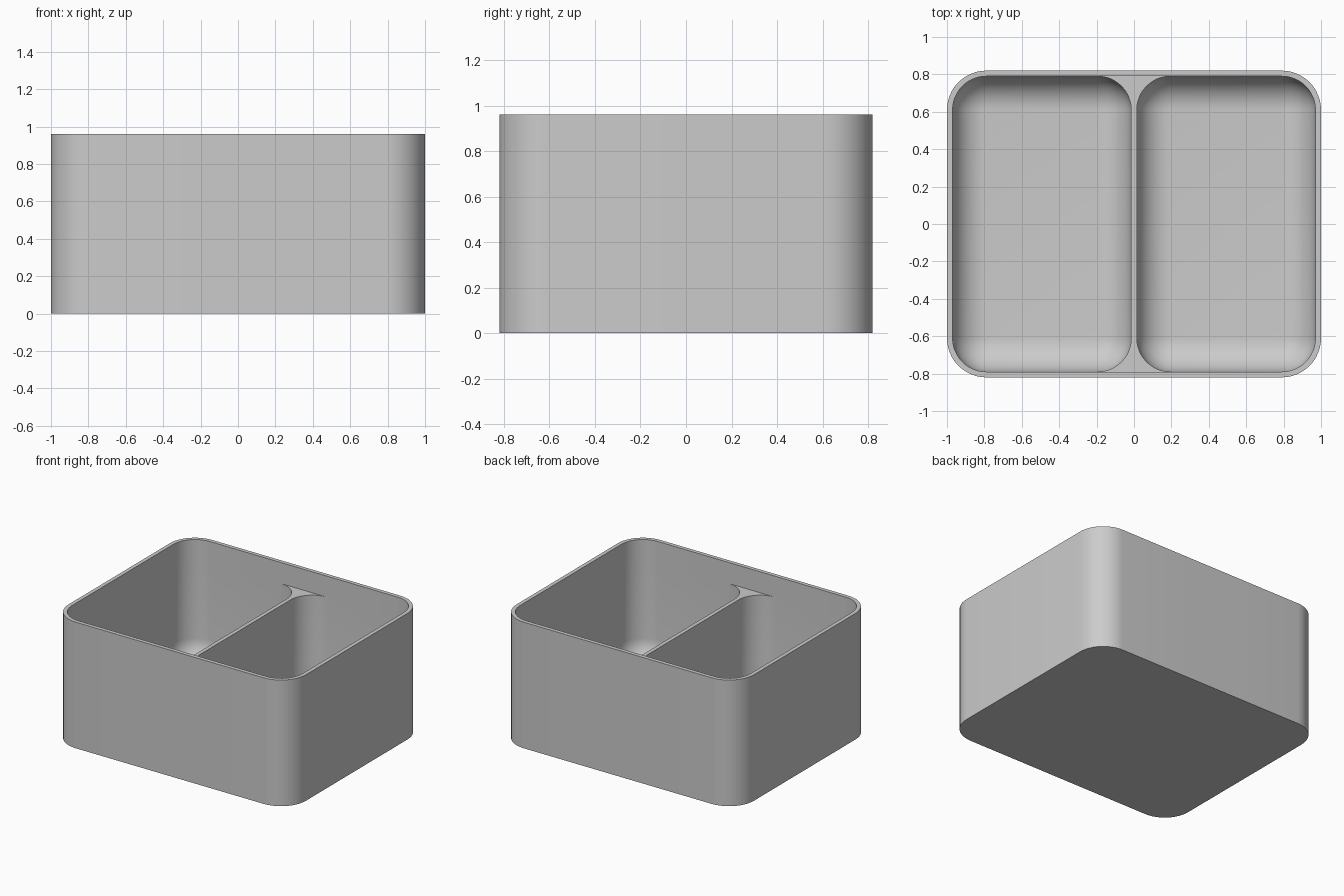
import bpy, bmesh, math

if "Cube" in bpy.data.objects:
    bpy.data.objects.remove(bpy.data.objects["Cube"])

HX, HY, H = 1.0, 0.82, 0.96      # outer half sizes and height
WALL, FLOOR = 0.03, 0.03
LEDGE = 0.80                     # top of the divider
DIV = 0.015                      # half thickness of the divider
R = 0.18                         # inner corner and floor fillet radius
N = 12                           # segments per quarter circle

bm = bmesh.new()


def rounded_loop(x0, x1, y0, y1, r, z, split=None):
    """Counter-clockwise rounded rectangle; split adds points at x = +-split on the long sides."""
    pts = []
    corners = [(x1 - r, y1 - r), (x0 + r, y1 - r), (x0 + r, y0 + r), (x1 - r, y0 + r)]
    for i, (cx, cy) in enumerate(corners):
        for k in range(N + 1):
            a = math.pi / 2 * (i + k / N)
            pts.append((cx + r * math.cos(a), cy + r * math.sin(a), z))
        if split and i == 0:
            pts += [(split, y1, z), (-split, y1, z)]
        if split and i == 2:
            pts += [(-split, y0, z), (split, y0, z)]
    return [bm.verts.new(p) for p in pts]


def bridge(a, b):
    for i in range(len(a)):
        j = (i + 1) % len(a)
        bm.faces.new((a[i], a[j], b[j], b[i]))


# Outer wall, rim and lip above the divider
s = DIV + R
ix, iy = HX - WALL, HY - WALL
rings = [rounded_loop(-HX, HX, -HY, HY, R + WALL, 0, s),
         rounded_loop(-HX, HX, -HY, HY, R + WALL, H, s),
         rounded_loop(-ix, ix, -iy, iy, R, H, s),
         rounded_loop(-ix, ix, -iy, iy, R, LEDGE, s)]
for a, b in zip(rings, rings[1:]):
    bridge(a, b)
bm.faces.new(rings[0])

# Two compartments with filleted floors
for x0, x1 in ((DIV, ix), (-ix, -DIV)):
    prev = rounded_loop(x0, x1, -iy, iy, R, LEDGE)
    for k in range(N + 1):
        t = math.pi / 2 * k / N
        d = R * (1 - math.cos(t))
        ring = rounded_loop(x0 + d, x1 - d, -iy + d, iy - d, R - d,
                            FLOOR + R * (1 - math.sin(t)))
        bridge(prev, ring)
        prev = ring
    bm.faces.new(prev)

# Divider top, flaring into the front and back walls
edge = []
for side in (1, -1):
    for k in range(N + 1):
        a = math.pi / 2 * (k / N if side > 0 else 1 - k / N)
        edge.append((s - R * math.sin(a), side * (iy - R + R * math.cos(a))))
right = [bm.verts.new((x, y, LEDGE)) for x, y in edge]
left = [bm.verts.new((-x, y, LEDGE)) for x, y in edge]
for i in range(len(edge) - 1):
    bm.faces.new((right[i], left[i], left[i + 1], right[i + 1]))

bmesh.ops.remove_doubles(bm, verts=bm.verts, dist=1e-4)
bmesh.ops.recalc_face_normals(bm, faces=bm.faces)

mesh = bpy.data.meshes.new("divided_box")
bm.to_mesh(mesh)
bm.free()
box = bpy.data.objects.new("divided_box", mesh)
bpy.context.collection.objects.link(box)

grey = bpy.data.materials.new("light_grey")
grey.diffuse_color = (0.6, 0.6, 0.6, 1)
grey.use_nodes = True
grey.node_tree.nodes["Principled BSDF"].inputs["Base Color"].default_value = grey.diffuse_color
mesh.materials.append(grey)

bpy.context.view_layer.objects.active = box
box.select_set(True)
bpy.ops.object.shade_smooth_by_angle(angle=math.radians(30))
